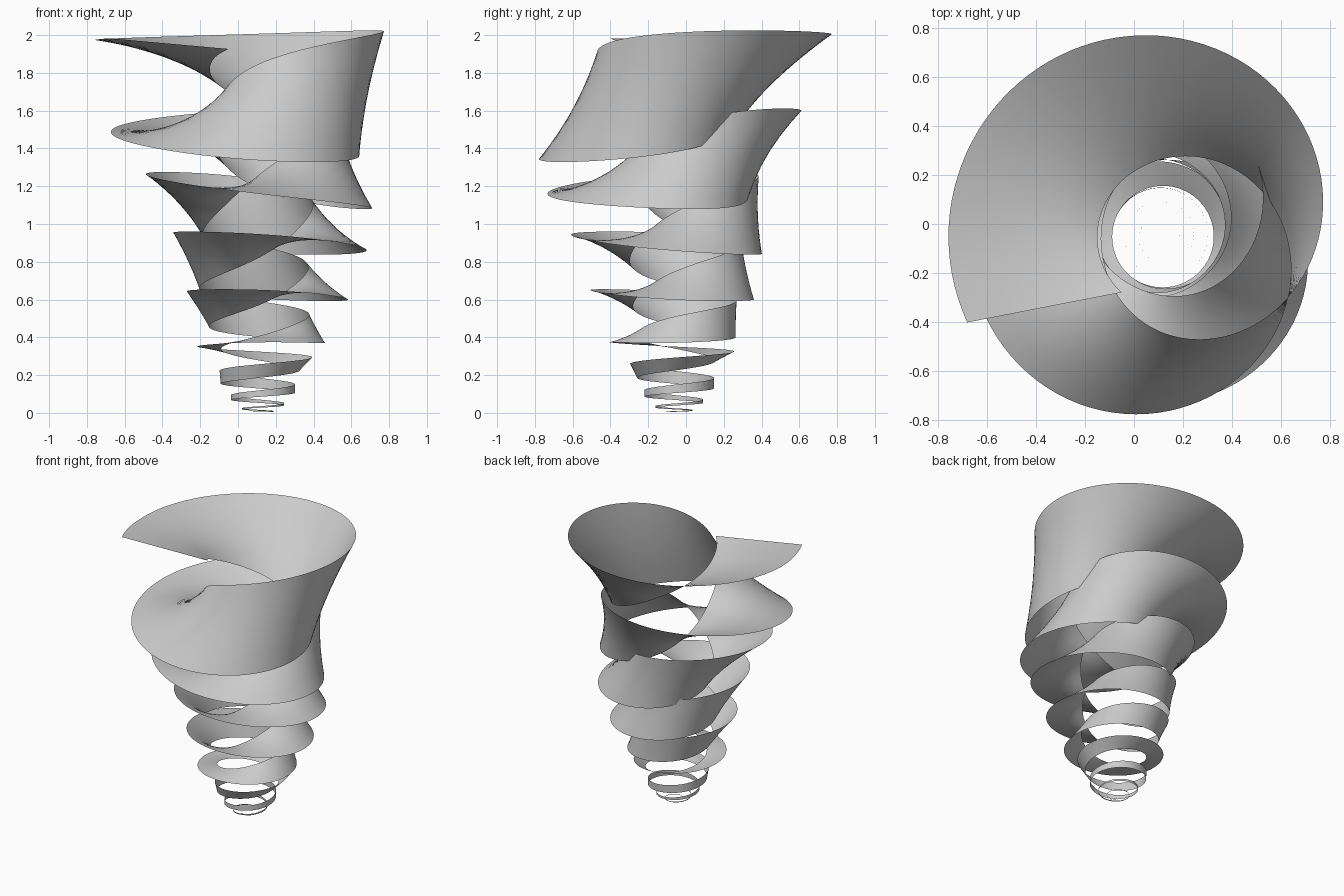
import bpy, math

if "Cube" in bpy.data.objects:
    bpy.data.objects.remove(bpy.data.objects["Cube"])

TURNS, STEPS, ACROSS = 9.0, 900, 6
CX, CY, END = 0.118, -0.05, math.radians(211)

# turns below the top end -> roll of the cross-section in degrees
ROLL = [(0, 5), (.08, 10), (.33, 38), (.58, 77), (.83, 121), (1.08, 178), (1.33, 234),
        (1.58, 293), (1.83, 345), (2.08, 402), (2.33, 452), (2.58, 503), (2.83, 560),
        (3.08, 603), (3.33, 643), (3.58, 683), (3.83, 738), (4.08, 776), (4.33, 808),
        (4.58, 840), (4.83, 885), (5.08, 905), (5.33, 925), (5.58, 945), (5.83, 963),
        (6.08, 985), (7, 990), (9, 990)]
# turns below the top end -> ribbon width
WIDTH = [(0, .645), (.33, .645), (.58, .645), (.83, .61), (1.08, .54), (1.58, .49), (2.08, .42),
         (2.58, .36), (3.58, .265), (4.58, .165), (5.58, .095), (6.58, .045), (7.58, .012), (9, .002)]
# turns below the top end -> spiral radius
RADIUS = [(0, .565), (.33, .567), (.58, .572), (.83, .557), (1.08, .522), (1.58, .482),
          (2.08, .446), (5, .275), (9, .045)]


def sample(table, t):
    """Smooth (cubic Hermite) lookup in a table."""
    def slope(i):
        a, b = table[max(i - 1, 0)], table[min(i + 1, len(table) - 1)]
        return (b[1] - a[1]) / (b[0] - a[0])
    i = 0
    while i < len(table) - 2 and table[i + 1][0] < t:
        i += 1
    (x0, y0), (x1, y1) = table[i], table[i + 1]
    d = x1 - x0
    s = (t - x0) / d
    return ((2*s**3 - 3*s*s + 1) * y0 + (s**3 - 2*s*s + s) * d * slope(i)
            + (3*s*s - 2*s**3) * y1 + (s**3 - s*s) * d * slope(i + 1))


# Conical spiral ribbon, rolling about its centre line as it climbs
verts, faces = [], []
for k in range(STEPS + 1):
    t = TURNS * k / STEPS
    u = 1 - t / TURNS
    theta = END - 2 * math.pi * t
    yaw = theta - math.radians(20) * max(0, 1 - t / .3)
    radius, height = sample(RADIUS, t), .005 + 1.95 * u ** 2.1
    roll, width = math.radians(sample(ROLL, t)), sample(WIDTH, t)
    for j in range(ACROSS + 1):
        v = width * (j / ACROSS - .5)
        out = v * math.cos(roll)
        verts.append((CX + radius * math.cos(theta) + out * math.cos(yaw),
                      CY + radius * math.sin(theta) + out * math.sin(yaw),
                      height + v * math.sin(roll)))
n = ACROSS + 1
for k in range(STEPS):
    for j in range(ACROSS):
        a = k * n + j
        faces.append((a, a + 1, a + n + 1, a + n))

mesh = bpy.data.meshes.new("spiral_ribbon")
mesh.from_pydata(verts, [], faces)
mesh.shade_smooth()
ribbon = bpy.data.objects.new("spiral_ribbon", mesh)
bpy.context.collection.objects.link(ribbon)
